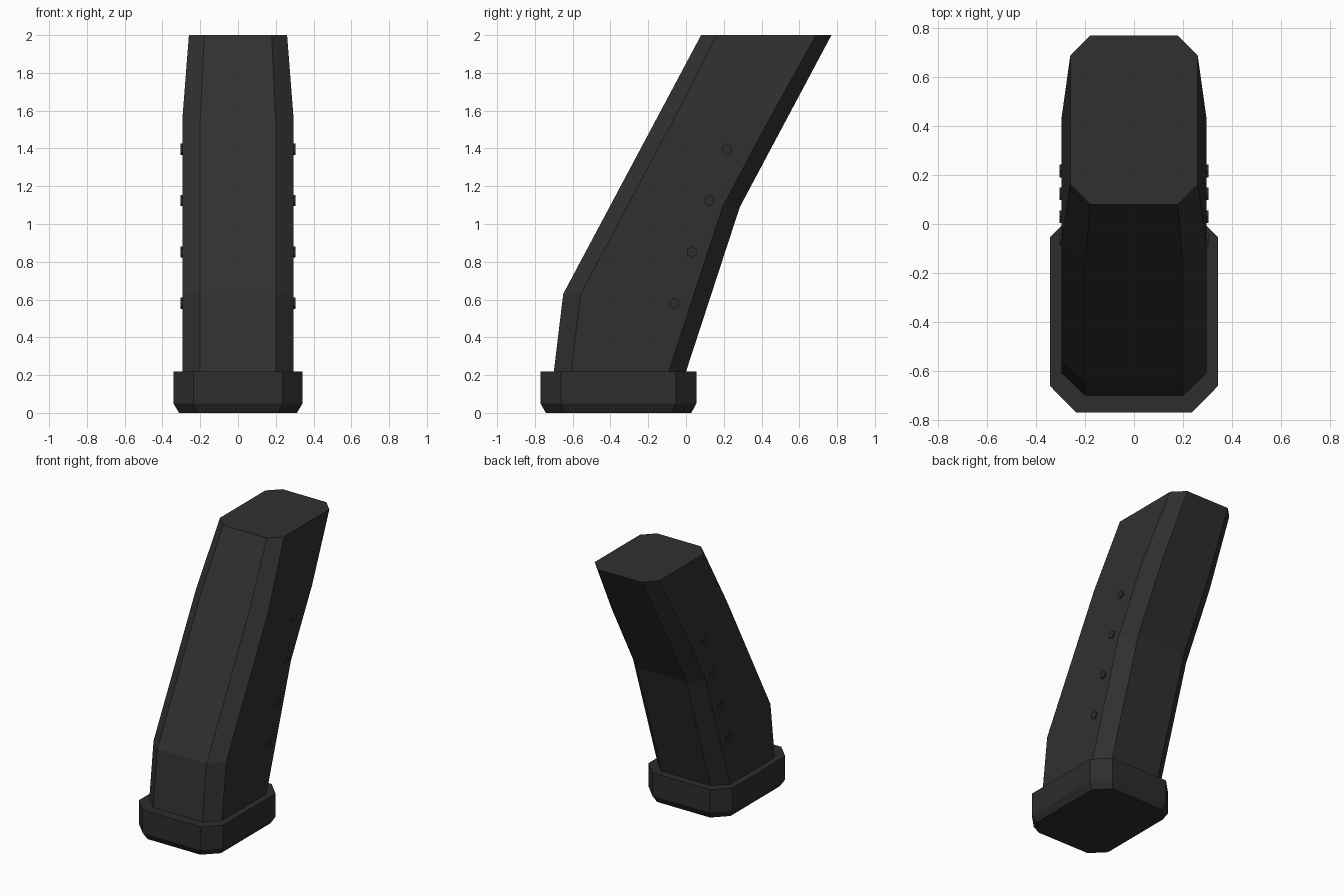
import bpy, bmesh, math

if "Cube" in bpy.data.objects:
    bpy.data.objects.remove(bpy.data.objects["Cube"])


def material(name, v):
    m = bpy.data.materials.new(name)
    m.diffuse_color = (v, v, v, 1)
    m.use_nodes = True
    m.node_tree.nodes["Principled BSDF"].inputs["Base Color"].default_value = m.diffuse_color
    return m


body_mat = material("dark grey", 0.03)
base_mat = material("darker grey", 0.026)


def ring(z, hx, cx, front, back, cy):
    """Rectangle with chamfered corners at height z."""
    return [(cx, front, z), (hx, front + cy, z), (hx, back - cy, z), (cx, back, z),
            (-cx, back, z), (-hx, back - cy, z), (-hx, front + cy, z), (-cx, front, z)]


def loft(name, rings, mat):
    bm = bmesh.new()
    loops = [[bm.verts.new(p) for p in r] for r in rings]
    n = len(loops[0])
    for a, b in zip(loops, loops[1:]):
        for i in range(n):
            j = (i + 1) % n
            bm.faces.new((a[i], a[j], b[j], b[i]))
    bm.faces.new(loops[0][::-1])
    bm.faces.new(loops[-1])
    bmesh.ops.recalc_face_normals(bm, faces=bm.faces)
    me = bpy.data.meshes.new(name)
    bm.to_mesh(me)
    bm.free()
    me.materials.append(mat)
    ob = bpy.data.objects.new(name, me)
    bpy.context.collection.objects.link(ob)
    return ob


def lerp(z, pts):
    for (z0, y0), (z1, y1) in zip(pts, pts[1:]):
        if z <= z1:
            return y0 + (y1 - y0) * (z - z0) / (z1 - z0)
    return pts[-1][1]


# Curved magazine body, following the front and back side profiles
front = [(0.2, -0.702), (0.63, -0.65), (2.0, 0.08)]
back = [(0.2, -0.006), (1.09, 0.285), (2.0, 0.77)]
width = [(0.2, 0.295), (1.55, 0.295), (2.0, 0.26)]
chamfer = [(0.2, 0.20), (1.55, 0.20), (2.0, 0.178)]
rings = [ring(z, lerp(z, width), lerp(z, chamfer), lerp(z, front), lerp(z, back),
              0.092 if z < 1.6 else 0.082)
         for z in (0.2, 0.63, 1.09, 1.55, 2.0)]
loft("magazine_body", rings, body_mat)

# Base plate with bevelled underside
loft("base_plate", [ring(0.0, 0.312, 0.215, -0.742, 0.028, 0.098),
                    ring(0.05, 0.342, 0.235, -0.77, 0.055, 0.108),
                    ring(0.22, 0.342, 0.235, -0.77, 0.055, 0.108)], base_mat)

# Small hexagonal studs on both sides
for k in range(4):
    z, y = 0.58 + 0.272 * k, -0.063 + 0.093 * k
    for side, s in (("right", 1), ("left", -1)):
        hexa = [[(s * x, y + 0.03 * math.sin(a * math.pi / 3), z + 0.03 * math.cos(a * math.pi / 3))
                 for a in range(6)] for x in (0.28, 0.304)]
        loft(f"{side}_stud_{k + 1}", hexa, base_mat)
